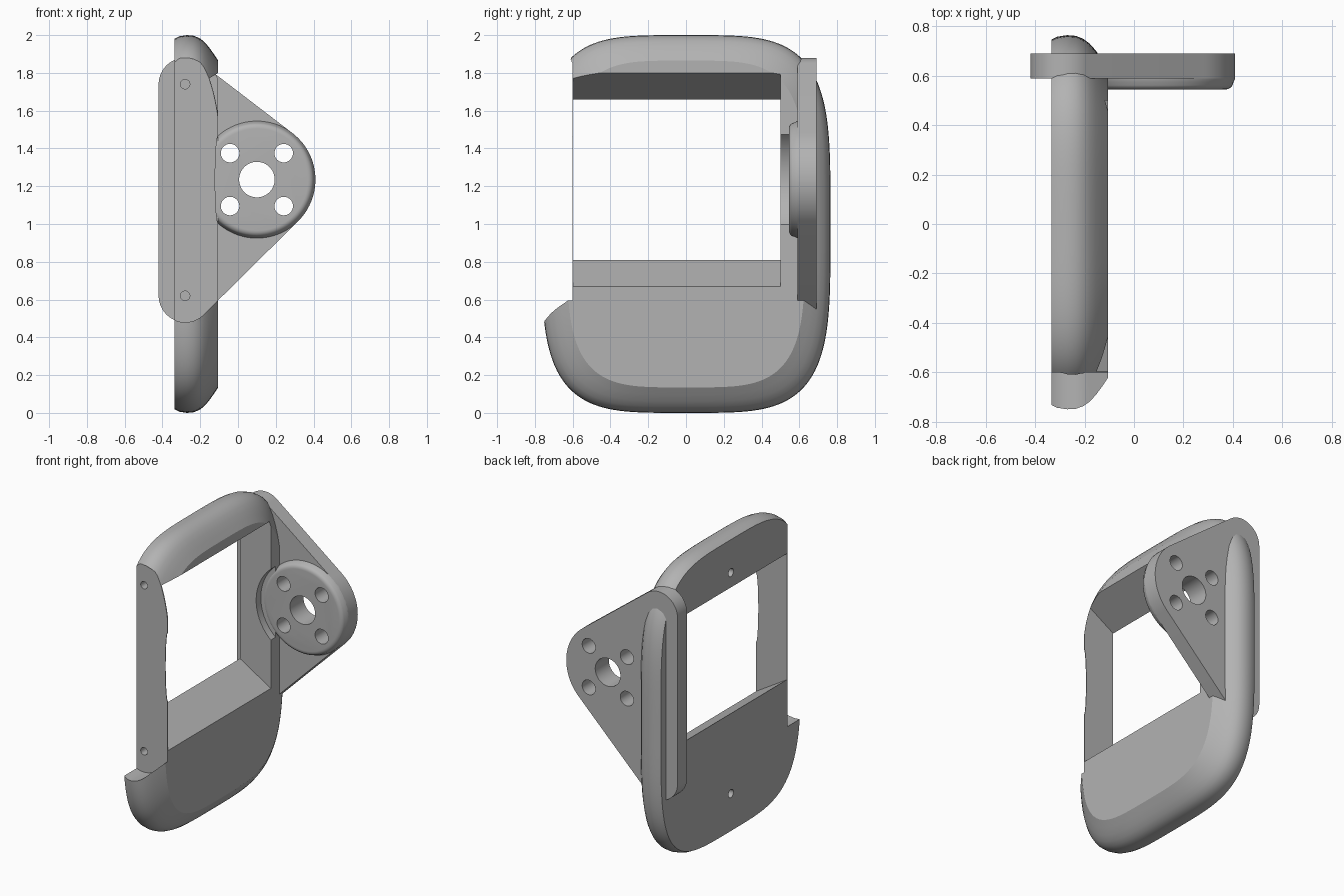
import bpy, bmesh, math
from mathutils import Vector

cube = bpy.data.objects.get("Cube")
if cube:
    bpy.data.objects.remove(cube)

grey = bpy.data.materials.new("neutral grey")
grey.use_nodes = True
grey.diffuse_color = (0.45, 0.45, 0.45, 1)
grey.node_tree.nodes["Principled BSDF"].inputs["Base Color"].default_value = (0.45, 0.45, 0.45, 1)


def make(name, bm):
    bmesh.ops.recalc_face_normals(bm, faces=bm.faces)
    mesh = bpy.data.meshes.new(name)
    bm.to_mesh(mesh)
    bm.free()
    mesh.materials.append(grey)
    obj = bpy.data.objects.new(name, mesh)
    bpy.context.collection.objects.link(obj)
    return obj


def loft(name, rings):
    """Skin matching rings of points and cap both ends."""
    bm = bmesh.new()
    loops = [[bm.verts.new(p) for p in ring] for ring in rings]
    n = len(loops[0])
    for a, b in zip(loops, loops[1:]):
        for i in range(n):
            j = (i + 1) % n
            bm.faces.new((a[i], a[j], b[j], b[i]))
    bm.faces.new(loops[0])
    bm.faces.new(loops[-1])
    return make(name, bm)


def circle(x, z, rx, rz, y, n=64):
    return [(x + rx * math.cos(2 * math.pi * i / n), y, z + rz * math.sin(2 * math.pi * i / n))
            for i in range(n)]


def cylinder(name, x, z, r, y0, y1, rz=None):
    return loft(name, [circle(x, z, r, rz or r, y) for y in (y0, y1)])


def hinge_shape(name, y0, y1):
    """Plate outline wrapped round two small circles and one large one."""
    bm = bmesh.new()
    for y in (y0, y1):
        for x, z, r in ((PIN_X, PIN_TOP, 0.14), (PIN_X, PIN_LOW, 0.14), (HUB_X, HUB_Z, 0.31)):
            for p in circle(x, z, r, r, y, 96):
                bm.verts.new(p)
    res = bmesh.ops.convex_hull(bm, input=bm.verts)
    inner = {v for v in res["geom_interior"] if isinstance(v, bmesh.types.BMVert)}
    bmesh.ops.delete(bm, geom=list(inner), context="VERTS")
    bmesh.ops.dissolve_limit(bm, angle_limit=0.005, verts=bm.verts, edges=bm.edges)
    return make(name, bm)


def cut(obj, cutters):
    bpy.context.view_layer.objects.active = obj
    for c in cutters:
        mod = obj.modifiers.new("cut", "BOOLEAN")
        mod.operation = "DIFFERENCE"
        mod.solver = "EXACT"
        mod.object = c
        bpy.ops.object.modifier_apply(modifier=mod.name)


def smooth(obj, angle):
    bpy.ops.object.select_all(action="DESELECT")
    obj.select_set(True)
    bpy.context.view_layer.objects.active = obj
    bpy.ops.object.shade_smooth_by_angle(angle=math.radians(angle))


PIN_X, PIN_TOP, PIN_LOW = -0.28, 1.74, 0.62
HUB_X, HUB_Z = 0.10, 1.235
BACK, FACE = -0.335, -0.105


def outline(x, inset, n=160):
    pts = []
    for i in range(n):
        t = 2 * math.pi * (i + 0.5) / n
        c, s = math.cos(t), math.sin(t)
        y = math.copysign(abs(c) ** 0.5, c) * (0.765 - inset)
        z = math.copysign(abs(s) ** 0.5, s) * (1 - inset)
        pts.append((x, y, 1 + z))
    return pts


# Rounded case frame, domed towards its outer edge
profile = [(BACK, 0.018), (-0.31, 0.006), (-0.27, 0), (-0.235, 0.003), (-0.205, 0.015),
           (-0.18, 0.034), (-0.155, 0.062), (-0.13, 0.097), (FACE, 0.135)]
frame = loft("case_frame", [outline(x, d) for x, d in profile])

# Window with sloping top and bottom, leaving a thin front wall
slope = 0.14 / (FACE - BACK)
window = loft("window_cutter", [
    [(x, -0.597, 0.81 - slope * (x - BACK)), (x, 0.5, 0.81 - slope * (x - BACK)),
     (x, 0.5, 1.66 + slope * (x - BACK)), (x, -0.597, 1.66 + slope * (x - BACK))]
    for x in (BACK - 0.05, FACE + 0.05)])

# Front hinge seat, thin wall notch, hub recess and pin holes
cutters = [window, hinge_shape("seat_cutter", -1, -0.601),
           cylinder("notch_cutter", FACE, HUB_Z, 0.016, -0.7, -0.5, rz=0.23),
           cylinder("hub_recess_cutter", HUB_X, HUB_Z, 0.315, 0.4, 0.55)]
for z in (PIN_TOP, PIN_LOW):
    cutters.append(cylinder("pin_cutter", PIN_X, z, 0.025, -0.7, -0.4))
for z in (0.27, 1.76):
    hole = cylinder("back_hole_cutter", 0, 0, 0.027, -0.1, 0.1)
    hole.rotation_euler.z = math.pi / 2
    hole.location = Vector((BACK, 0, z))
    cutters.append(hole)
bpy.context.view_layer.update()
cut(frame, cutters)
smooth(frame, 25)

# Hinge plate and raised round hub
plate = hinge_shape("hinge_plate", 0.59, 0.69)
hub_profile = [(0.31, 0.6), (0.31, 0.588), (0.303, 0.575), (0.299, 0.562),
               (0.292, 0.552), (0.28, 0.546), (0.27, 0.545)]
hub = loft("hinge_hub", [circle(HUB_X, HUB_Z, r, r, y, 96) for r, y in hub_profile])

# Centre bore and four screw holes
bores = [cylinder("bore_cutter", HUB_X, HUB_Z, 0.094, 0.4, 0.8)]
for dx in (-0.142, 0.142):
    for dz in (-0.14, 0.14):
        bores.append(cylinder("screw_cutter", HUB_X + dx, HUB_Z + dz, 0.049, 0.4, 0.8))
for part in (plate, hub):
    cut(part, bores)
    smooth(part, 30)

for c in cutters + bores:
    bpy.data.objects.remove(c)
